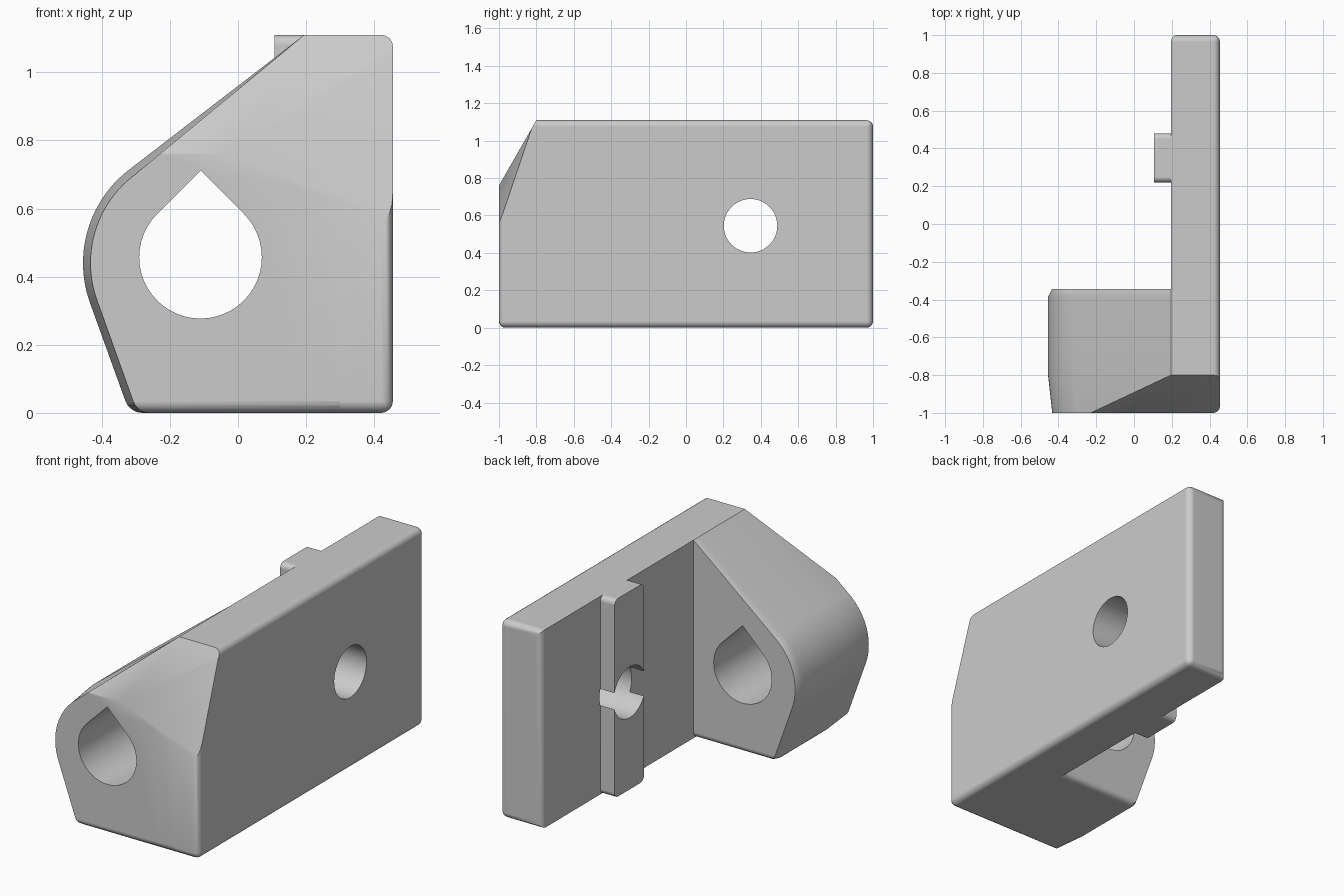
import bpy, bmesh, math
from mathutils import Vector, Matrix

old = bpy.data.objects.get("Cube")
if old:
    bpy.data.objects.remove(old, do_unlink=True)

grey = bpy.data.materials.new("light_grey")
grey.use_nodes = True
colour = (0.6, 0.6, 0.6, 1)
grey.diffuse_color = colour
grey.node_tree.nodes["Principled BSDF"].inputs["Base Color"].default_value = colour

HEIGHT = 1.11
INNER, OUTER = 0.195, 0.455      # plate thickness limits in x
ROUND = 0.035


def make_object(name, bm):
    bmesh.ops.recalc_face_normals(bm, faces=bm.faces[:])
    mesh = bpy.data.meshes.new(name)
    bm.to_mesh(mesh)
    bm.free()
    mesh.materials.append(grey)
    ob = bpy.data.objects.new(name, mesh)
    bpy.context.collection.objects.link(ob)
    return ob


def round_edges(bm, rule, width=ROUND):
    edges = [e for e in bm.edges if rule(e.verts[0].co, e.verts[1].co)]
    bmesh.ops.bevel(bm, geom=edges, offset=width, offset_type='OFFSET',
                    segments=4, profile=0.5, affect='EDGES', clamp_overlap=False)


def loft(rings):
    """Solid through a row of equal point loops."""
    bm = bmesh.new()
    loops = [[bm.verts.new(p) for p in ring] for ring in rings]
    n = len(loops[0])
    for a, b in zip(loops, loops[1:]):
        for i in range(n):
            j = (i + 1) % n
            bm.faces.new((a[i], a[j], b[j], b[i]))
    bm.faces.new(loops[0])
    bm.faces.new(loops[-1])
    bmesh.ops.recalc_face_normals(bm, faces=bm.faces[:])
    return bm


def box(x0, x1, y0, y1, z0, z1):
    return loft([[(x0, y, z0), (x1, y, z0), (x1, y, z1), (x0, y, z1)] for y in (y0, y1)])


def boolean(target, tool, operation):
    mod = target.modifiers.new(operation, 'BOOLEAN')
    mod.operation = operation
    mod.solver = 'EXACT'
    mod.use_self = True
    mod.use_hole_tolerant = True
    mod.object = tool
    tool.hide_render = True
    bpy.context.view_layer.update()
    graph = bpy.context.evaluated_depsgraph_get()
    mesh = bpy.data.meshes.new_from_object(target.evaluated_get(graph))
    target.modifiers.clear()
    target.data = mesh
    bpy.data.objects.remove(tool, do_unlink=True)


# Long side plate, rounded on its outer face and ends
bm = box(INNER, OUTER, -1, 1, 0, HEIGHT)
round_edges(bm, lambda a, b: max(a.x, b.x) > OUTER - 0.01 or min(a.y, b.y) > 0.99)
body = make_object("bracket_body", bm)


# Barrel block: slanted side, round flank and sloping top
def block_ring(y, inset):
    cx, cz, r = -0.11, 0.44, 0.345 - inset
    pts = [(0.3, y, 0), (-0.318 + inset, y, 0)]
    steps = 24
    for i in range(steps + 1):
        a = math.radians(200 - 72 * i / steps)
        pts.append((cx + r * math.cos(a), y, cz + r * math.sin(a)))
    return pts + [(INNER, y, HEIGHT), (0.3, y, HEIGHT)]


bm = loft([block_ring(-1, 0.022), block_ring(-0.8, 0),
           block_ring(-0.385, 0), block_ring(-0.345, 0.02)])
# Its bottom is rounded on the left, front and back
round_edges(bm, lambda a, b: max(a.z, b.z) < 0.001 and
            (max(a.x, b.x) < 0 or max(a.y, b.y) < -0.99 or min(a.y, b.y) > -0.35))
boolean(body, make_object("barrel_block", bm), 'UNION')

# Upright locating rib on the inner face
bm = box(0.107, 0.3, 0.22, 0.48, 0, HEIGHT)
round_edges(bm, lambda a, b: abs(a.x - b.x) > 0.1, 0.03)
boolean(body, make_object("locating_rib", bm), 'UNION')

# Two sloping cuts on the upper front corner
for point, normal in [((0, -1, 0.76), (0, -0.35, 0.2)),
                      ((OUTER, -1, 0.55), (0.434, -2.95, 1))]:
    bm = box(-2, 2, -2, 2, 0, 2)
    turn = Vector(normal).to_track_quat('Z', 'Y').to_matrix().to_4x4()
    bm.transform(Matrix.Translation(point) @ turn)
    boolean(body, make_object("corner_cutter", bm), 'DIFFERENCE')

# Teardrop bore along the block
R = 0.18
bore = [(-0.11, 0.457 + R * math.sqrt(2))]
for i in range(37):
    a = math.radians(135 + 270 * i / 36)
    bore.append((-0.11 + R * math.cos(a), 0.457 + R * math.sin(a)))
bm = loft([[(x, y, z) for x, z in bore] for y in (-1.2, -0.2)])
boolean(body, make_object("teardrop_cutter", bm), 'DIFFERENCE')

# Round bolt hole through plate and rib
ring = [(0.345 + 0.143 * math.cos(math.tau * i / 48),
         0.545 + 0.143 * math.sin(math.tau * i / 48)) for i in range(48)]
bm = loft([[(x, y, z) for y, z in ring] for x in (0.0, 0.6)])
boolean(body, make_object("bolt_hole_cutter", bm), 'DIFFERENCE')

# Smooth rounded edges, flat main faces
bpy.ops.object.select_all(action='DESELECT')
body.select_set(True)
bpy.context.view_layer.objects.active = body
bpy.ops.object.shade_smooth_by_angle(angle=math.radians(28))
weighted = body.modifiers.new("flat_faces", 'WEIGHTED_NORMAL')
weighted.keep_sharp = True
